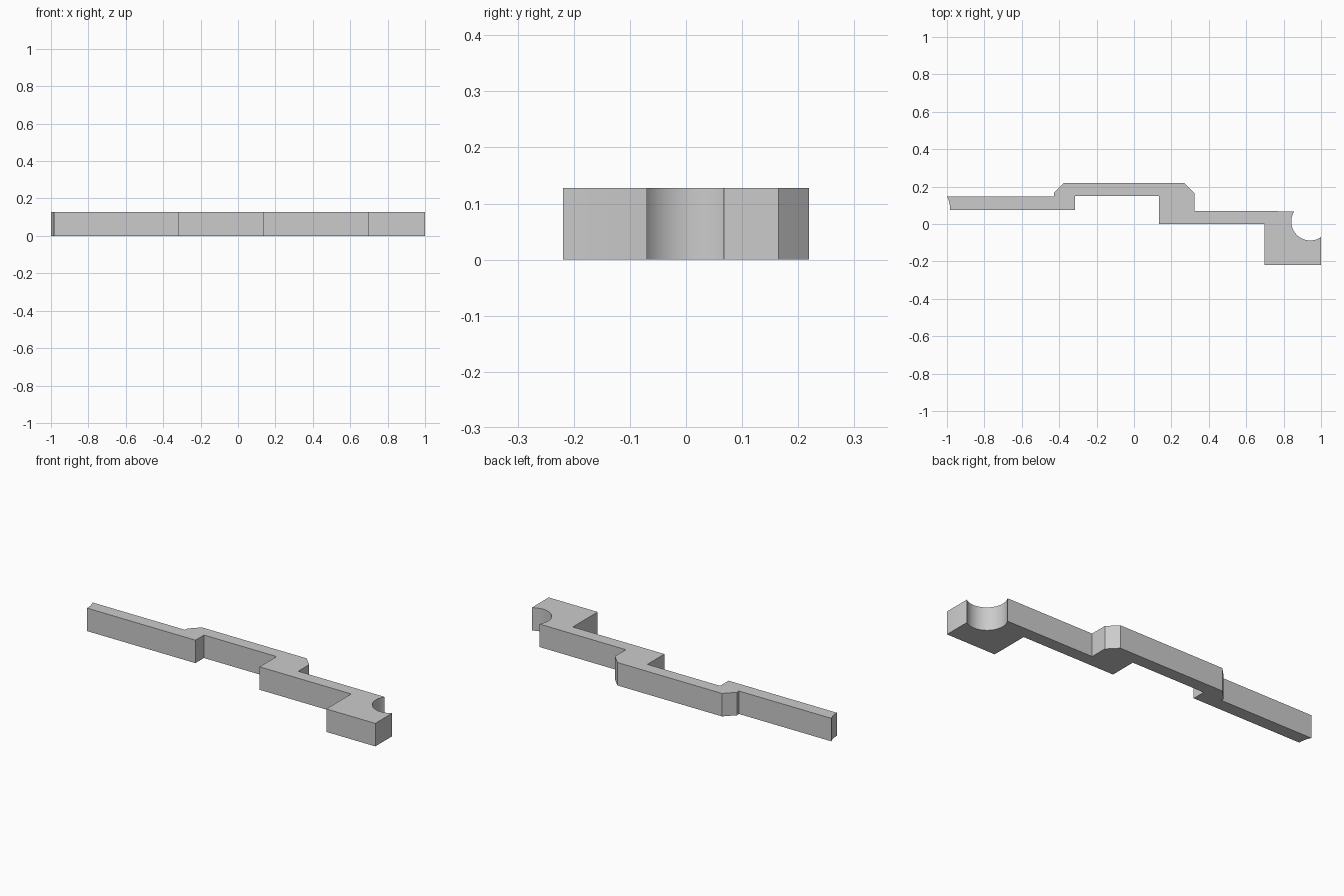
import bpy, bmesh, math

cube = bpy.data.objects.get("Cube")
if cube:
    bpy.data.objects.remove(cube, do_unlink=True)

HEIGHT = 0.128


def arc(cx, cy, r, start, end, n):
    """Points along a circular arc, angles in degrees."""
    angles = [math.radians(start + (end - start) * i / n) for i in range(n + 1)]
    return [(cx + r * math.cos(a), cy + r * math.sin(a)) for a in angles]


def extrude_outline(name, points, height, material):
    """Solid plate from a closed outline."""
    bm = bmesh.new()
    base = bm.faces.new([bm.verts.new((x, y, 0)) for x, y in points])
    top = bmesh.ops.extrude_face_region(bm, geom=[base])["geom"]
    verts = [g for g in top if isinstance(g, bmesh.types.BMVert)]
    bmesh.ops.translate(bm, verts=verts, vec=(0, 0, height))
    bmesh.ops.recalc_face_normals(bm, faces=bm.faces)
    bmesh.ops.triangulate(bm, faces=[f for f in bm.faces if len(f.verts) > 4])
    mesh = bpy.data.meshes.new(name)
    bm.to_mesh(mesh)
    bm.free()
    mesh.materials.append(material)
    obj = bpy.data.objects.new(name, mesh)
    bpy.context.collection.objects.link(obj)
    return obj


grey = bpy.data.materials.new("light_grey")
grey.use_nodes = True
colour = (0.6, 0.6, 0.6, 1)
grey.diffuse_color = colour
grey.node_tree.nodes["Principled BSDF"].inputs["Base Color"].default_value = colour

# Back edge, with the chamfered raised middle
back_edge = [(-0.429, 0.146), (-0.429, 0.165), (-0.375, 0.219),
             (0.27, 0.219), (0.323, 0.165), (0.323, 0.069)]
# Round socket at the right-hand corner
socket = arc(0.942, 0.013, 0.101, 147, 305, 32)
# Front edge, stepping back to the thin arm
front_edge = [(1, -0.07), (1, -0.219), (0.698, -0.219), (0.698, 0),
              (0.133, 0), (0.133, 0.15), (-0.315, 0.15), (-0.315, 0.075)]
# Shallow hollow in the end of the arm
arm_end = arc(-1.155, 0.075, 0.172, 0, 24.5, 8)
arm_end[-1] = (-1, 0.146)

bar = extrude_outline("stepped_bar", back_edge + socket + front_edge + arm_end,
                      HEIGHT, grey)
bpy.context.view_layer.objects.active = bar
bar.select_set(True)
bpy.ops.object.shade_smooth_by_angle(angle=math.radians(30))
